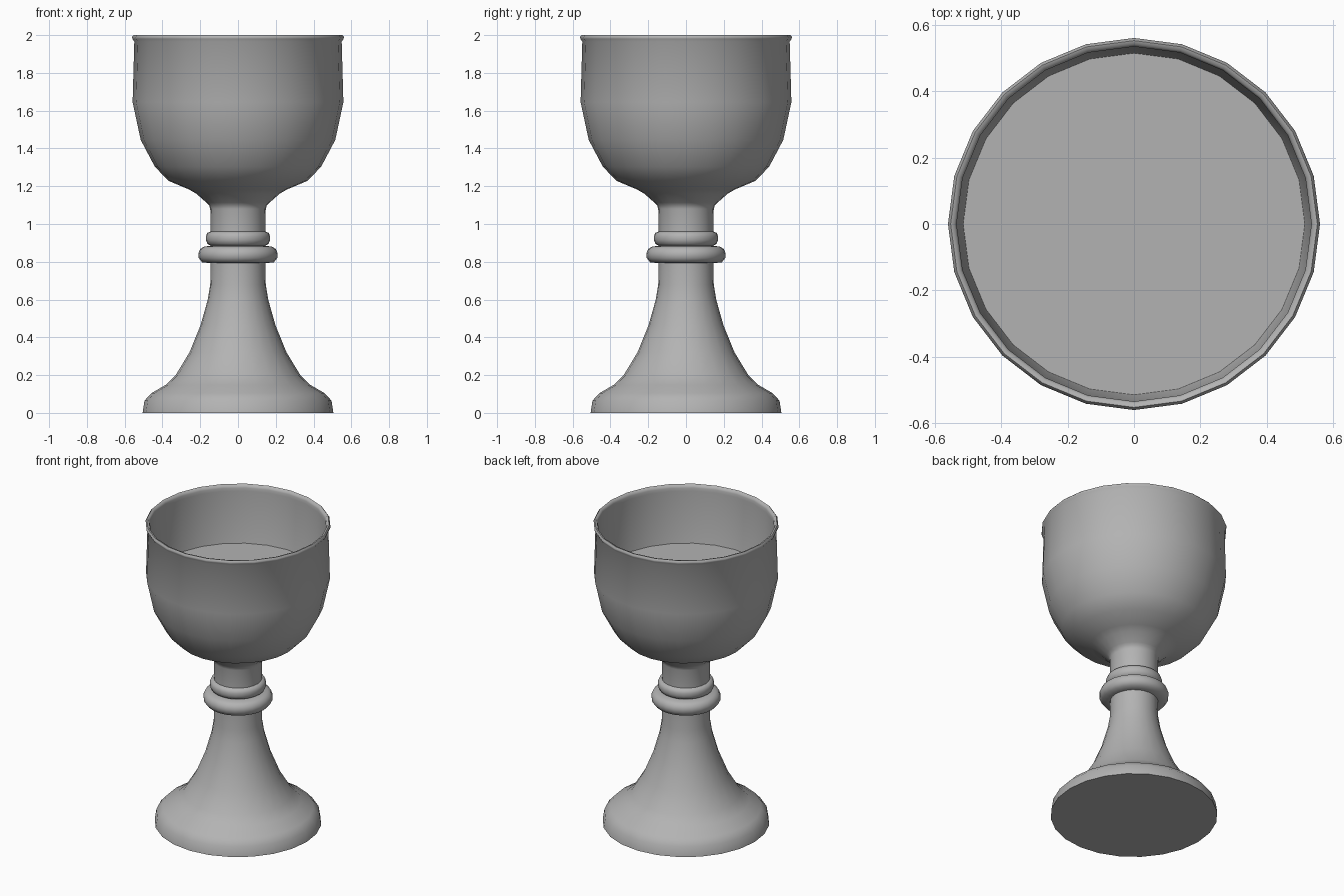
import bpy, bmesh
from math import cos, sin, pi, radians

if "Cube" in bpy.data.objects:
    bpy.data.objects.remove(bpy.data.objects["Cube"])

SIDES = 24

# Dark pewter grey
metal = bpy.data.materials.new("dark_grey")
metal.diffuse_color = (0.45, 0.45, 0.45, 1)
metal.use_nodes = True
metal.node_tree.nodes["Principled BSDF"].inputs["Base Color"].default_value = metal.diffuse_color


def lathe(name, profile):
    """Revolve (radius, height) points about z; the end rings are capped flat."""
    bm = bmesh.new()
    rings = [[bm.verts.new((r * cos(2 * pi * i / SIDES), r * sin(2 * pi * i / SIDES), z))
              for i in range(SIDES)] for r, z in profile]
    for low, high in zip(rings, rings[1:]):
        for i in range(SIDES):
            j = (i + 1) % SIDES
            bm.faces.new((low[i], low[j], high[j], high[i]))
    bm.faces.new(rings[0][::-1])
    bm.faces.new(rings[-1])
    mesh = bpy.data.meshes.new(name)
    bm.to_mesh(mesh)
    bm.free()
    mesh.materials.append(metal)
    obj = bpy.data.objects.new(name, mesh)
    bpy.context.collection.objects.link(obj)
    bpy.ops.object.select_all(action='DESELECT')
    obj.select_set(True)
    bpy.context.view_layer.objects.active = obj
    bpy.ops.object.shade_smooth_by_angle(angle=radians(65))
    return obj


# Flared foot rising into the stem
lathe("foot", [(0.505, 0), (0.495, 0.065), (0.458, 0.105), (0.383, 0.148),
               (0.33, 0.2), (0.257, 0.32), (0.198, 0.465), (0.16, 0.6),
               (0.147, 0.68), (0.145, 0.80)])

# Two stacked collar rings
lathe("lower_collar", [(0.145, 0.793), (0.19, 0.797), (0.208, 0.82), (0.21, 0.845),
                       (0.20, 0.868), (0.18, 0.88), (0.145, 0.885)])
lathe("upper_collar", [(0.145, 0.885), (0.162, 0.895), (0.17, 0.915), (0.17, 0.935),
                       (0.163, 0.953), (0.145, 0.96)])

# Neck and hollow bowl: outside wall, rolled lip, then inside wall
lathe("bowl", [(0.145, 0.95), (0.147, 1.08), (0.153, 1.10), (0.167, 1.113), (0.22, 1.16),
               (0.26, 1.183), (0.367, 1.228), (0.44, 1.303), (0.515, 1.445),
               (0.558, 1.645), (0.549, 1.965), (0.559, 1.98), (0.561, 1.99),
               (0.553, 2.0), (0.541, 1.997), (0.535, 1.98), (0.535, 1.96),
               (0.514, 1.60), (0.47, 1.45), (0.40, 1.33), (0.25, 1.24)])

# Flat surface of the drink inside the bowl
lathe("drink", [(0.505, 1.60), (0.516, 1.62)])
